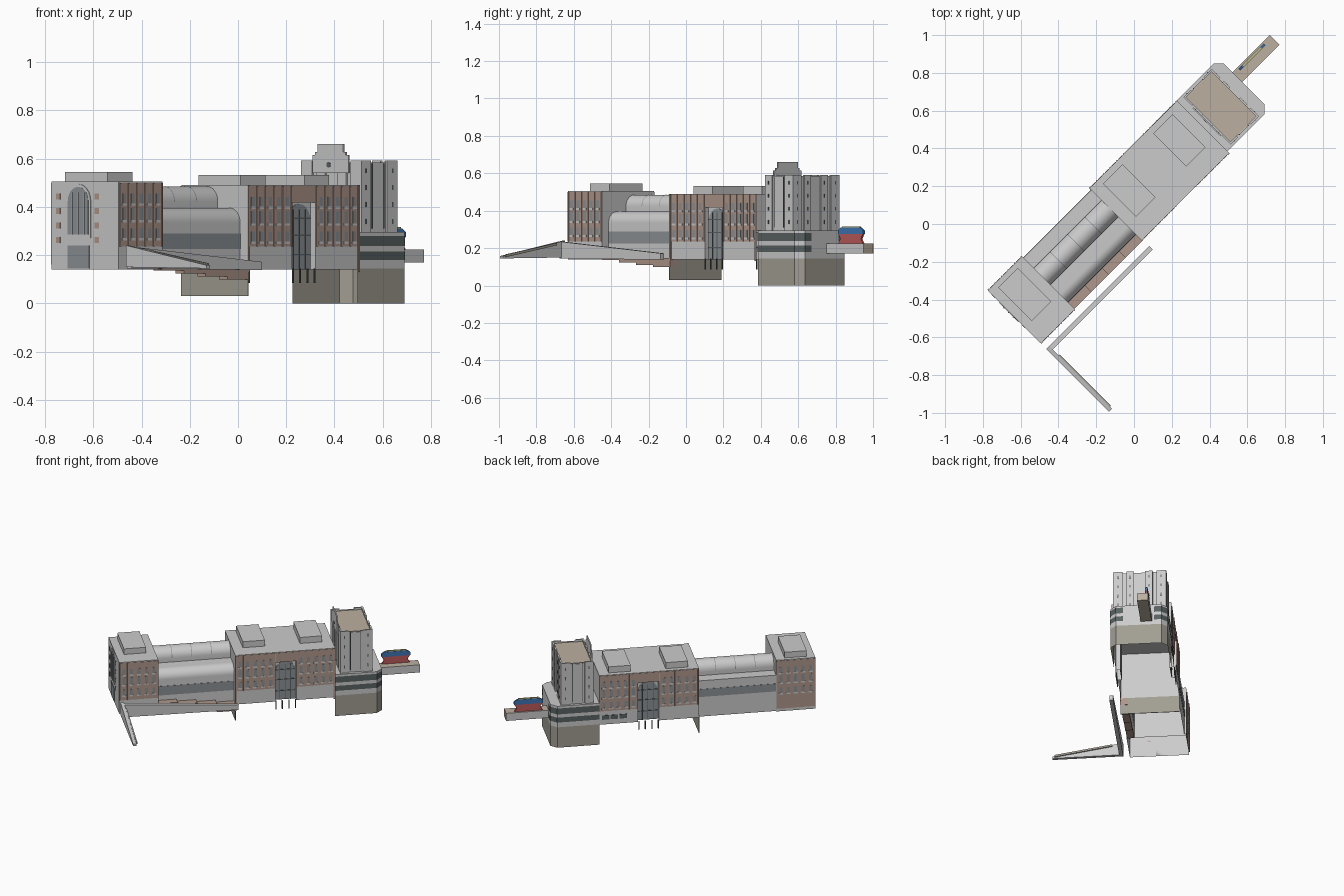
import bpy, bmesh, math
from mathutils import Matrix

if "Cube" in bpy.data.objects:
    bpy.data.objects.remove(bpy.data.objects["Cube"])

# All parts are laid out along a local axis u (length), v (depth), then turned 45 degrees.
TURN = Matrix.Rotation(math.radians(45), 4, 'Z')

def mat(name, r, g, b):
    m = bpy.data.materials.new(name)
    m.diffuse_color = (r, g, b, 1)
    m.use_nodes = True
    m.node_tree.nodes["Principled BSDF"].inputs["Base Color"].default_value = m.diffuse_color
    return m

BRICK = mat("brick", 0.43, 0.31, 0.26)
STONE = mat("stone", 0.52, 0.52, 0.52)
TAUPE = mat("taupe", 0.36, 0.34, 0.29)
TAN = mat("tan", 0.50, 0.43, 0.35)
DARK = mat("dark_glass", 0.10, 0.12, 0.12)
GLASS = mat("grey_glass", 0.27, 0.29, 0.31)
RED = mat("red", 0.50, 0.10, 0.10)
BLUE = mat("blue", 0.05, 0.18, 0.45)
YELLOW = mat("yellow", 0.6, 0.55, 0.25)
PUT = {'u': lambda a, b, d: (d, a, b), 'v': lambda a, b, d: (a, d, b), 'z': lambda a, b, d: (a, b, d)}

def finish(name, bm, m, smooth=False):
    bmesh.ops.recalc_face_normals(bm, faces=bm.faces)
    me = bpy.data.meshes.new(name)
    bm.to_mesh(me)
    bm.free()
    ob = bpy.data.objects.new(name, me)
    bpy.context.collection.objects.link(ob)
    ob.matrix_world = TURN
    if m:
        me.materials.append(m)
    if smooth:
        bpy.ops.object.select_all(action='DESELECT')
        ob.select_set(True)
        bpy.context.view_layer.objects.active = ob
        bpy.ops.object.shade_smooth_by_angle(angle=math.radians(35))
    return ob

def boxes(name, items, m=None):
    """Join boxes given as (u0, u1, v0, v1, z0, z1)."""
    bm = bmesh.new()
    for u0, u1, v0, v1, z0, z1 in items:
        M = Matrix.Translation(((u0+u1)/2, (v0+v1)/2, (z0+z1)/2)) @ \
            Matrix.Diagonal((abs(u1-u0), abs(v1-v0), abs(z1-z0), 1))
        bmesh.ops.create_cube(bm, size=1, matrix=M)
    return finish(name, bm, m)

def prism(name, pts, axis, lo, hi, m=None, smooth=False, shell=False, cap=False):
    """Extrude an outline along an axis; shell = open wall strip, cap = close its upper end."""
    bm = bmesh.new()
    a = [bm.verts.new(PUT[axis](*p, lo)) for p in pts]
    b = [bm.verts.new(PUT[axis](*p, hi)) for p in pts]
    n = len(pts)
    for i in range(n - 1 if shell else n):
        j = (i+1) % n
        bm.faces.new((a[i], a[j], b[j], b[i]))
    if not shell:
        bm.faces.new(a)
    if cap or not shell:
        bm.faces.new(b)
    return finish(name, bm, m, smooth)

def arc(cx, cz, r, a0, a1, n=12):
    return [(cx + r*math.cos(math.radians(a0+(a1-a0)*i/n)),
             cz + r*math.sin(math.radians(a0+(a1-a0)*i/n))) for i in range(n+1)]

def arch(c, w, z0, z1):
    return [(c-w, z0), (c+w, z0)] + arc(c, z1-w, w, 0, 180)

def rect(u0, u1, v0, v1):
    return [(u0, v0), (u1, v0), (u1, v1), (u0, v1), (u0, v0)]

# Long-side facade: brick with piers and a window grid, s = outward sign
def facade(name, u0, u1, v, s, n, z0, z1):
    step = (u1-u0)/n
    boxes(name + "_brick", [(u0, u1, v, v+s*0.002, z0, z1)], BRICK)
    boxes(name + "_piers", [(u0+i*step-0.004, u0+i*step+0.004, v, v+s*0.005, z0, z1)
                            for i in range(n+1)], BRICK)
    win, sill = [], []
    for i in range(n):
        a = u0+(i+0.5)*step
        for b0, b1 in ((0.085, 0.045), (0.155, 0.105), (0.23, 0.19)):
            win.append((a-step*0.2, a+step*0.2, v, v+s*0.003, z1-b0, z1-b1))
            sill.append((a-step*0.28, a+step*0.28, v, v+s*0.004, z1-b0-0.01, z1-b0))
    boxes(name + "_windows", win, GLASS)
    boxes(name + "_sills", sill, STONE)

# End block (open underneath)
boxes("end_roof", [(-0.797, -0.54, -0.097, 0.297, 0.501, 0.505)], STONE)
prism("end_walls", rect(-0.797, -0.54, -0.097, 0.297), 'z', 0.14, 0.503, STONE, shell=True)
facade("end_front", -0.79, -0.545, -0.097, -1, 5, 0.235, 0.50)
facade("end_back", -0.79, -0.545, 0.297, 1, 5, 0.16, 0.50)
prism("end_arch_frame", arch(0.138, 0.072, 0.27, 0.495), 'u', -0.8, -0.797, STONE)
prism("end_arch_glass", arch(0.138, 0.060, 0.285, 0.483), 'u', -0.801, -0.797, GLASS)
boxes("end_arch_mullions", [(-0.803, -0.797, 0.135+d, 0.141+d, 0.285, 0.46)
                            for d in (-0.035, 0, 0.035)], STONE)
boxes("end_door", [(-0.8, -0.797, 0.075, 0.2, 0.145, 0.24)], GLASS)
boxes("end_side_windows", [(-0.799, -0.797, c-0.012, c+0.012, z, z+0.026)
                           for c in (0.257, 0.03) for z in (0.25, 0.31, 0.37, 0.43)], BRICK)

# Main block: walls with portal recesses on both long sides, open underneath
U0, U1, V0, V1, PA, PB, DEEP = -0.033, 0.622, -0.088, 0.299, 0.23, 0.367, 0.03
low = [(U1, V1), (PB, V1), (PB, V1-DEEP), (PA, V1-DEEP), (PA, V1), (U0, V1),
       (U0, V0), (PA, V0), (PA, V0+DEEP), (PB, V0+DEEP), (PB, V0), (U1, V0)]
prism("main_walls_low", low, 'z', 0.14, 0.295, STONE, shell=True)
prism("main_walls_mid", low + low[:1], 'z', 0.295, 0.42, STONE, shell=True)
prism("main_walls_top", rect(U0, U1, V0, V1), 'z', 0.42, 0.488, STONE, shell=True)
boxes("main_roof", [(U0, U1, V0, V1, 0.486, 0.49)], STONE)
boxes("main_end_skirt", [(U0-0.002, U0+0.002, V0-0.006, V1, 0.03, 0.15)], TAUPE)
for tag, v, s in (("front", V0, -1), ("back", V1, 1)):
    facade("main_%s_left" % tag, U0+0.005, PA-0.006, v, s, 5, 0.235, 0.487)
    facade("main_%s_right" % tag, PB+0.006, U1-0.005, v, s, 5, 0.235, 0.487)
    boxes("main_%s_top_band" % tag, [(PA, PB, v, v+s*0.003, 0.42, 0.487)], BRICK)
    boxes("portal_soffit_" + tag, [(PA, PB, v-s*DEEP, v, 0.418, 0.421)], STONE)
    w = v - s*DEEP
    prism("portal_glass_" + tag, arch(0.2985, 0.064, 0.14, 0.412), 'v', w, w+s*0.003, GLASS)
    boxes("portal_mullions_" + tag,
          [(0.2985+d-0.002, 0.2985+d+0.002, w, w+s*0.006, 0.14, 0.39) for d in (-0.035, 0, 0.035)] +
          [(0.2355, 0.3615, w, w+s*0.006, z, z+0.005) for z in (0.2, 0.28, 0.35)], DARK)
    boxes("portal_posts_" + tag,
          [(u-0.003, u+0.003, v-0.003, v+0.003, 0.085, 0.145) for u in (0.235, 0.275, 0.32, 0.362)], DARK)
boxes("garage_windows", [(u, u+0.05, V1, V1+0.003, 0.175, 0.205) for u in (0.44, 0.50, 0.555)], DARK)
boxes("main_corner_trims", [(u-0.005, u+0.005, V0-0.006, V0, 0.13, 0.49) for u in (U0+0.005, U1-0.005)], BRICK)

# Roof plant rooms
boxes("roof_boxes", [(-0.745, -0.60, 0.02, 0.27, 0.503, 0.545), (0.035, 0.18, 0.02, 0.267, 0.488, 0.533),
                     (0.41, 0.555, 0.02, 0.267, 0.488, 0.533)], STONE)

# Hall with rounded eave and upper barrel roof, open underneath
hall = [(0.288, 0.14), (0.288, 0.395)] + arc(0.015, 0.335, 0.06, 90, 180) + [(-0.045, 0.14)]
prism("hall", hall, 'u', -0.54, U0, STONE, True, shell=True)
barrel = [(0.21, 0.395), (0.21, 0.42)] + arc(0.148, 0.423, 0.062, 0, 180, 16) + [(0.086, 0.395)]
prism("hall_barrel_roof", barrel, 'u', -0.54, U0, STONE, True, shell=True)
for i in range(3):
    u = -0.42 + i*0.13
    prism("barrel_rib_%d" % i, arc(0.148, 0.423, 0.0635, 0, 180, 16), 'u', u, u+0.004, GLASS, True, shell=True)
boxes("hall_glass_bands", [(-0.54, U0, -0.047, -0.044, 0.225, 0.29),
                           (-0.54, U0, 0.287, 0.29, 0.28, 0.335)], GLASS)

# Stepped brick terrace in front of the hall
boxes("terrace_steps", [(-0.54+i*0.128, -0.412+i*0.128, -0.094, -0.045, 0.137-i*0.013, 0.19-i*0.014)
                        for i in range(4)], BRICK)

# Approach ramp in two legs
prism("ramp_long_leg", [(-0.79, 0.145), (-0.025, 0.138), (-0.025, 0.172), (-0.79, 0.235)], 'v', -0.166, -0.14, STONE)
prism("ramp_lower_leg", [(-0.61, 0.145), (-0.14, 0.15), (-0.14, 0.24), (-0.61, 0.158)], 'u', -0.796, -0.774, STONE)
prism("ramp_rail", [(-0.595, 0.152), (-0.21, 0.215), (-0.21, 0.228), (-0.595, 0.166)], 'u', -0.774, -0.766, TAUPE)

# Tower base with chamfered far corners, open below and towards the main block
base = [(0.622, -0.078), (0.898, -0.078), (0.937, -0.039), (0.937, 0.263), (0.898, 0.302), (0.622, 0.302)]
prism("tower_base_lower", base, 'z', 0, 0.145, TAUPE, shell=True)
prism("tower_base_upper", base, 'z', 0.145, 0.295, STONE, shell=True, cap=True)
band = [(0.622, -0.08), (0.899, -0.08), (0.939, -0.04), (0.939, 0.01)]
for i, (a, b) in enumerate(((0.18, 0.215), (0.238, 0.28))):
    prism("tower_band_right_%d" % i, band, 'z', a, b, DARK, shell=True)
    prism("tower_band_left_%d" % i, [(u, 0.224-v) for u, v in band], 'z', a, b, DARK, shell=True)

# Tower shaft with projecting piers, parapet and roof
prism("tower_shaft", rect(0.668, 0.862, -0.056, 0.282), 'z', 0.295, 0.585, STONE, shell=True)
boxes("tower_roof", [(0.668, 0.862, -0.056, 0.282, 0.572, 0.577)], TAN)
boxes("tower_piers", [(u0, u1, a, b, 0.295, 0.592) for u0, u1 in ((0.66, 0.67), (0.86, 0.872))
                      for a, b in ((-0.064, 0.0), (0.025, 0.075), (0.15, 0.2), (0.225, 0.29))] +
      [(u0, u1, v0, v1, 0.295, 0.592) for v0, v1 in ((-0.064, -0.054), (0.28, 0.29))
       for u0, u1 in ((0.66, 0.715), (0.81, 0.872))], STONE)
boxes("tower_crown", [(0.652, 0.66, 0.005, 0.215, 0.54, 0.615), (0.652, 0.66, 0.02, 0.20, 0.615, 0.628),
                      (0.652, 0.66, 0.035, 0.185, 0.628, 0.66)], STONE)
prism("tower_round_window", arc(0.12, 0.575, 0.012, 0, 345, 23), 'u', 0.65, 0.66, DARK)
slits = [(0.872, 0.874, c-0.003, c+0.003, z, z+0.02)
         for c in (-0.03, 0.05, 0.175, 0.257) for z in (0.33, 0.40, 0.47, 0.54)]
for v, s in ((-0.064, -1), (0.29, 1)):
    slits += [(c-0.003, c+0.003, v, v+s*0.002, z, z+0.02)
              for c in (0.687, 0.842) for z in (0.33, 0.40, 0.47, 0.54)]
boxes("tower_slits", slits, DARK)
boxes("tower_side_panels", [(0.73, 0.795, v, v+s*0.004, 0.31, 0.58) for v, s in ((-0.056, -1), (0.282, 1))], STONE)
boxes("tower_panel_lines", [(u, u+0.004, v, v+s*0.006, 0.31, 0.58) for u in (0.727, 0.794)
                            for v, s in ((-0.056, -1), (0.282, 1))], DARK)

# Bridge deck and plain coloured sign shape on it
boxes("bridge", [(0.937, 1.216, 0.127, 0.199, 0.17, 0.224)], TAN)
boxes("bridge_sides", [(0.937, 1.217, v, v+0.001, 0.17, 0.224) for v in (0.126, 0.199)], STONE)
prism("sign_red_panel", [(0.975, 0.224), (1.16, 0.224), (1.145, 0.25), (1.16, 0.275), (0.975, 0.275), (0.99, 0.25)],
      'v', 0.177, 0.189, RED)
prism("sign_blue_panel", [(0.973, 0.275), (1.162, 0.275), (1.162, 0.295), (1.14, 0.31), (0.995, 0.31), (0.973, 0.295)],
      'v', 0.176, 0.190, BLUE)
boxes("sign_yellow_cap", [(1.0, 1.135, 0.178, 0.188, 0.308, 0.316)], YELLOW)
